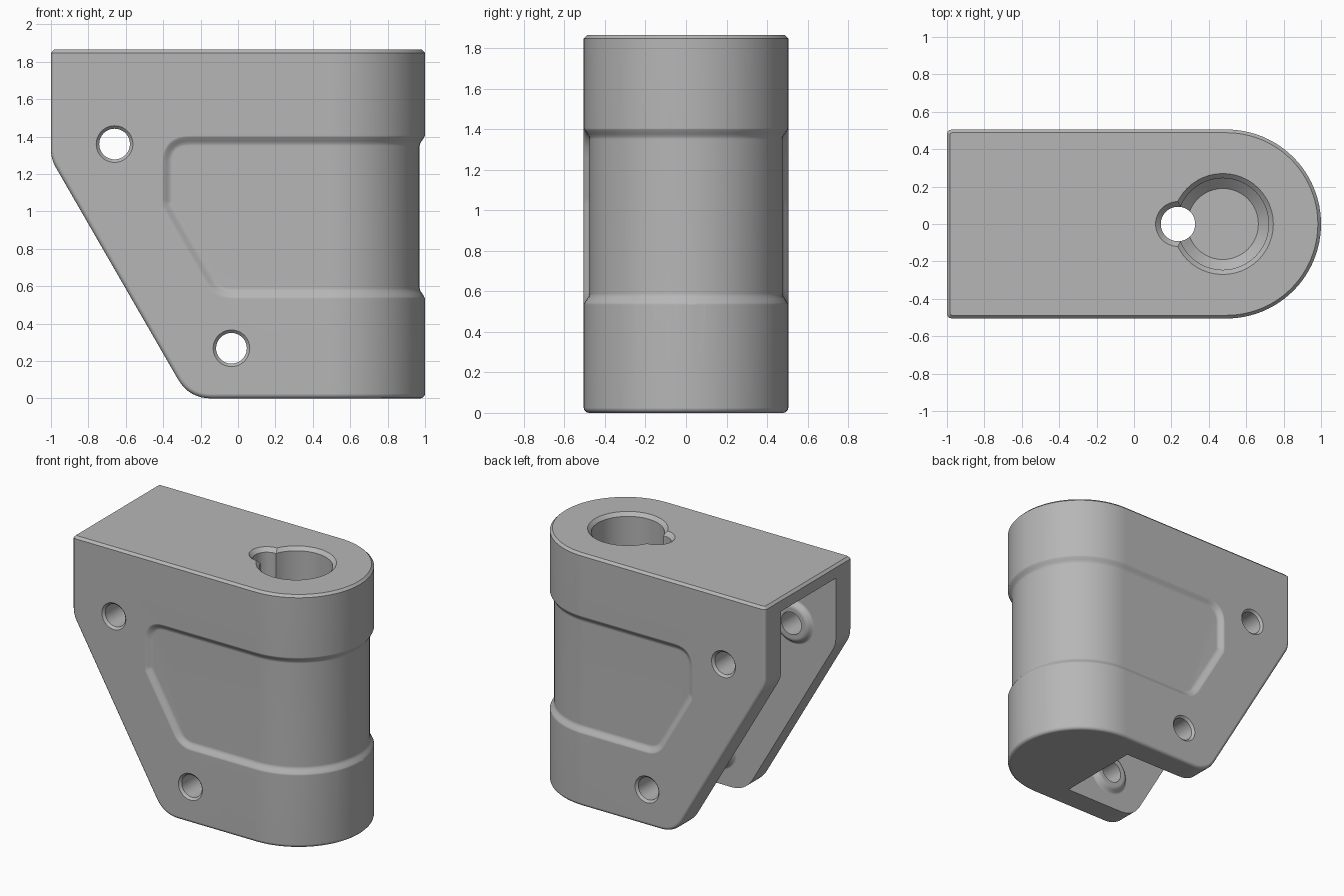
import bpy
import bmesh
from math import pi, sin, cos, hypot
from mathutils import Matrix, Vector

cube = bpy.data.objects.get("Cube")
if cube:
    bpy.data.objects.remove(cube, do_unlink=True)

# Main dimensions
HEIGHT, RADIUS, CENTRE = 1.865, 0.505, 0.495
INNER = 0.32             # half the gap between the two cheeks
ARC = RADIUS * pi / 2    # quarter-turn length around the nose
BOLTS = [(-0.66, 1.36), (-0.035, 0.268)]


def loft(name, loops, columns=0):
    """Skin a stack of equal loops; cap with n-gons or with strips of quads."""
    bm = bmesh.new()
    rings = [[bm.verts.new(p) for p in loop] for loop in loops]
    n = len(rings[0])
    for a, b in zip(rings, rings[1:]):
        for i in range(n):
            j = (i + 1) % n
            bm.faces.new((a[i], a[j], b[j], b[i]))
    for ring in (rings[0], rings[-1]):
        if columns:
            for i in range(columns - 1):
                bm.faces.new((ring[i], ring[i + 1], ring[n - 2 - i], ring[n - 1 - i]))
        else:
            bm.faces.new(ring)
    bmesh.ops.recalc_face_normals(bm, faces=bm.faces)
    mesh = bpy.data.meshes.new(name)
    bm.to_mesh(mesh)
    bm.free()
    obj = bpy.data.objects.new(name, mesh)
    obj.hide_render = True
    bpy.context.collection.objects.link(obj)
    return obj


def side_prism(name, profile, half):
    return loft(name, [[(x, y, z) for x, z in profile] for y in (-half, half)])


def lathe(name, rings, matrix, sides=48):
    """Turned solid from (radius, height) rings, placed by a matrix."""
    return loft(name, [[matrix @ Vector((r * cos(2 * pi * i / sides), r * sin(2 * pi * i / sides), h))
                        for i in range(sides)] for r, h in rings])


def round_corner(a, corner, b, size, steps=8):
    """Smooth curve replacing a corner between a and b."""
    a, c, b = Vector(a), Vector(corner), Vector(b)
    p, q = c + (a - c).normalized() * size, c + (b - c).normalized() * size
    return [tuple(p * (1 - t) ** 2 + c * 2 * t * (1 - t) + q * t * t)
            for t in (i / steps for i in range(steps + 1))]


def apply(obj, kind, **settings):
    mod = obj.modifiers.new(kind.title(), kind)
    for key, value in settings.items():
        setattr(mod, key, value)
    bpy.context.view_layer.objects.active = obj
    bpy.ops.object.modifier_apply(modifier=mod.name)


def combine(obj, tool, operation):
    apply(obj, 'BOOLEAN', object=tool, operation=operation, solver='EXACT')
    bpy.data.objects.remove(tool, do_unlink=True)


def soften(obj, on_top, width, segments):
    """Bevel the sharp edges of the top rim, or all the other sharp edges."""
    bm = bmesh.new()
    bm.from_mesh(obj.data)
    edges = [e for e in bm.edges if e.calc_face_angle(0) > 0.7
             and all(v.co.z > HEIGHT - 0.001 for v in e.verts) == on_top]
    bmesh.ops.bevel(bm, geom=edges, offset=width, offset_type='OFFSET', segments=segments,
                    profile=0.5, affect='EDGES', clamp_overlap=False)
    bm.to_mesh(obj.data)
    bm.free()


# Body: side silhouette intersected with a round-nosed plan
top_left, shoulder, heel, toe = (-1, HEIGHT), (-1, 1.28), (-0.262, 0), (1.2, 0)
silhouette = ([top_left] + round_corner(top_left, shoulder, heel, 0.05, 4)
              + round_corner(shoulder, heel, toe, 0.12) + [toe, (1.2, HEIGHT)])
body = side_prism("bracket_body", silhouette, 0.7)
plan = [(-1.2, -RADIUS)] + [(CENTRE + RADIUS * cos(a), RADIUS * sin(a))
                            for a in (pi * (i / 48 - 0.5) for i in range(49))] + [(-1.2, RADIUS)]
combine(body, loft("plan", [[(x, y, z) for x, y in plan] for z in (-0.2, 2.1)]), 'INTERSECT')
soften(body, False, 0.025, 3)
soften(body, True, 0.017, 1)

# Slot between the cheeks, open below and at the back end
slot = [(-1.2, -0.1), (0.33, -0.1), (0.33, 1.25), (-0.1, 1.77), (-1.2, 1.77)]
combine(body, side_prism("slot", slot, INNER), 'DIFFERENCE')


# Shallow recess wrapped around the nose, drawn on the unrolled side wall
def wrap(t, z, depth):
    side, t = (1 if t > 0 else -1), abs(t)
    r = RADIUS + depth
    if t < ARC:
        return (CENTRE + r * cos(t / RADIUS), side * r * sin(t / RADIUS), z)
    return (CENTRE - (t - ARC), side * r, z)


def unroll(points):
    return [(ARC + CENTRE - x, z) for x, z in points]


high, low, end = 1.378, 0.562, -0.38
knee, foot = (end, 1.03), (-0.11, low)
around = [ARC * i / 24 for i in range(25)]
upper = [(t, high) for t in around] + unroll(
    round_corner((CENTRE, high), (end, high), knee, 0.12) + [(end, 1.06)])
lower = [(t, low) for t in around] + unroll(
    round_corner((CENTRE, low), foot, knee, 0.08) + [knee])


def mirrored(half):
    return [(-t, z) for t, z in reversed(half[1:])] + half


outline = mirrored(upper) + mirrored(lower)[::-1]


def grown(points, amount):
    result = []
    for i, (t, z) in enumerate(points):
        before, after = points[i - 1], points[(i + 1) % len(points)]
        dt, dz = after[0] - before[0], after[1] - before[1]
        size = hypot(dt, dz)
        result.append((t - dz / size * amount, z + dt / size * amount))
    return result


steps = [(0.05, 0.02), (0.03, 0.001), (0.017, -0.005), (0, -0.016), (-0.012, -0.025), (-0.028, -0.029)]
recess = loft("recess", [[wrap(t, z, d) for t, z in grown(outline, g)] for g, d in steps],
              columns=len(outline) // 2)
combine(body, recess, 'DIFFERENCE')

# Low rounded bolt bosses inside the cheeks, then the countersunk bolt holes
turn = Matrix.Rotation(pi / 2, 4, 'X')
for x, z in BOLTS:
    place = Matrix.Translation((x, 0, z)) @ turn
    for s in (-1, 1):
        boss = [(r, s * (INNER - h)) for r, h in
                ((0.165, -0.02), (0.165, 0), (0.15, 0.006), (0.138, 0.022), (0.125, 0.032), (0.11, 0.035))]
        combine(body, lathe("boss", boss, place), 'UNION')
for x, z in BOLTS:
    place = Matrix.Translation((x, 0, z)) @ turn
    hole = [(0.12, -0.527), (0.098, -0.505), (0.082, -0.489),
            (0.082, 0.489), (0.098, 0.505), (0.12, 0.527)]
    combine(body, lathe("bolt_hole", hole, place), 'DIFFERENCE')

# Keyhole in the top: round pocket beside a through hole
pocket = [(0.29, 0.02), (0.27, 0), (0.245, -0.025), (0.245, -0.25), (0.19, -0.3)]
combine(body, lathe("pocket", pocket, Matrix.Translation((0.475, 0, HEIGHT))), 'DIFFERENCE')
through = [(0.14, 0.02), (0.12, 0), (0.092, -0.028), (0.092, -2)]
combine(body, lathe("through_hole", through, Matrix.Translation((0.235, 0, HEIGHT))), 'DIFFERENCE')

# Finish: one grey material, smooth with sharp edges kept and flat faces true
grey = bpy.data.materials.new("plain_grey")
grey.use_nodes = True
colour = (0.47, 0.47, 0.47, 1)
grey.diffuse_color = colour
grey.node_tree.nodes["Principled BSDF"].inputs["Base Color"].default_value = colour
body.data.materials.clear()
body.data.materials.append(grey)
for face in body.data.polygons:
    face.material_index = 0
body.hide_render = False
bpy.ops.object.select_all(action='DESELECT')
body.select_set(True)
bpy.context.view_layer.objects.active = body
bpy.ops.object.shade_smooth_by_angle(angle=0.6)
apply(body, 'WEIGHTED_NORMAL', keep_sharp=True)
